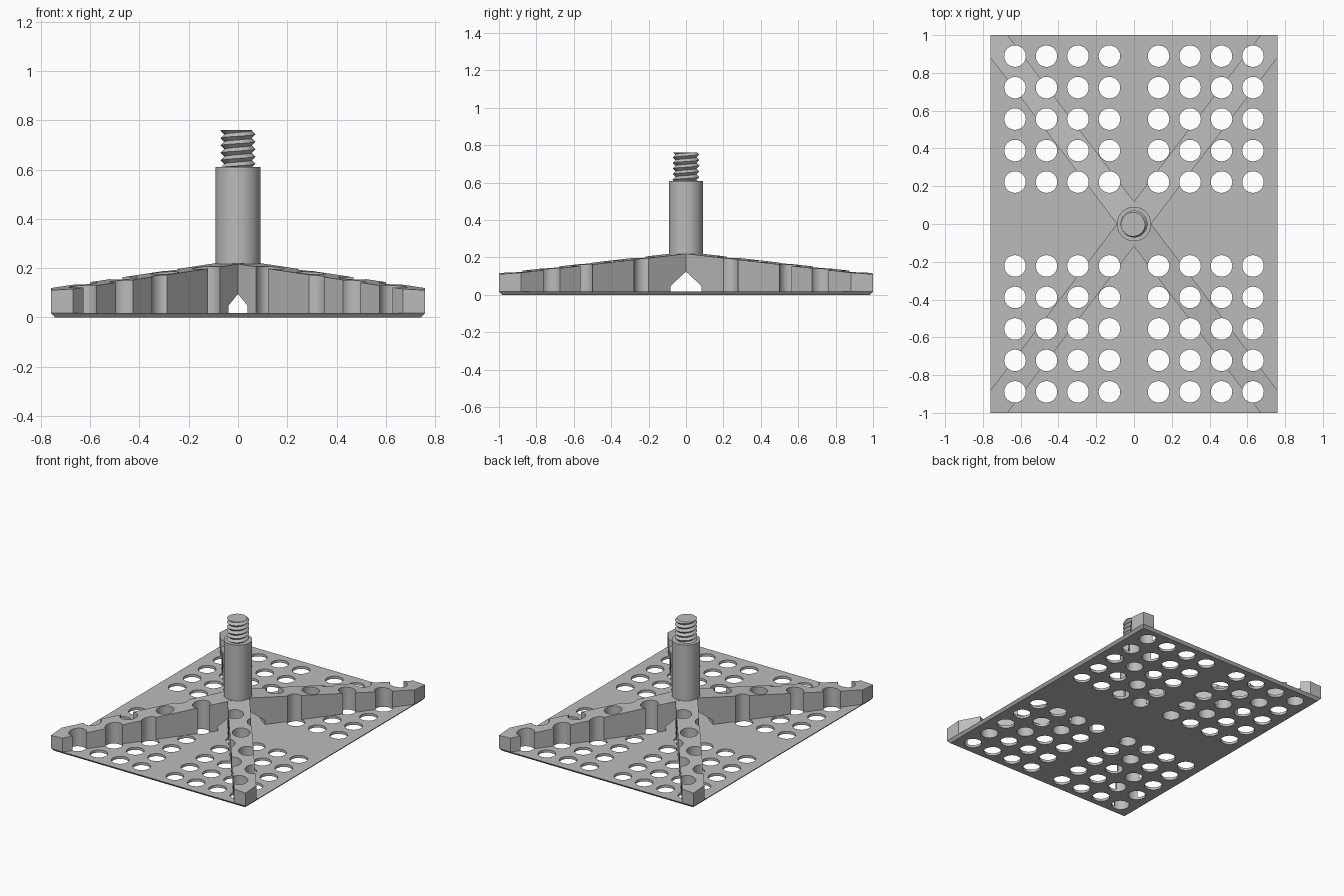
import bpy, bmesh, math
from mathutils import Matrix, Vector

cube = bpy.data.objects.get("Cube")
if cube:
    bpy.data.objects.remove(cube, do_unlink=True)

HALF_X, HALF_Y = 0.76, 1.0
PLATE_TOP = 0.018
RIB_HALF = 0.072

grey = bpy.data.materials.new("plain_grey")
grey.use_nodes = True
grey.diffuse_color = (0.5, 0.5, 0.5, 1)
grey.node_tree.nodes["Principled BSDF"].inputs["Base Color"].default_value = (0.5, 0.5, 0.5, 1)


def finish(name, bm):
    """Turn a bmesh into a named grey object."""
    bmesh.ops.recalc_face_normals(bm, faces=bm.faces)
    mesh = bpy.data.meshes.new(name)
    bm.to_mesh(mesh)
    bm.free()
    mesh.materials.append(grey)
    obj = bpy.data.objects.new(name, mesh)
    bpy.context.collection.objects.link(obj)
    return obj


def add_cylinder(bm, radius, low, high, x=0, y=0, sides=32):
    bmesh.ops.create_cone(bm, cap_ends=True, segments=sides, radius1=radius, radius2=radius,
                          depth=high - low, matrix=Matrix.Translation((x, y, (low + high) / 2)))


def add_block(bm, low, high, inset=0):
    """Plate-sized block whose bottom is drawn in by the inset."""
    for v in bmesh.ops.create_cube(bm, size=2)["verts"]:
        d = inset if v.co.z < 0 else 0
        v.co = (v.co.x * (HALF_X - d), v.co.y * (HALF_Y - d), low if v.co.z < 0 else high)


def boolean(obj, other, operation):
    mod = obj.modifiers.new(operation.lower(), 'BOOLEAN')
    mod.operation, mod.object, mod.solver = operation, other, 'EXACT'


def bake(obj):
    """Replace the mesh by its modified result."""
    bpy.context.view_layer.update()
    graph = bpy.context.evaluated_depsgraph_get()
    mesh = bpy.data.meshes.new_from_object(obj.evaluated_get(graph))
    obj.modifiers.clear()
    obj.data = mesh


def make_rib(name, angle):
    """Tapered diagonal rib with a gabled opening under its middle."""
    half = [(0, 0.225), (1.4, 0.097), (1.4, PLATE_TOP), (0.158, PLATE_TOP), (0.158, 0.048), (0, 0.165)]
    profile = half + [(-s, z) for s, z in half[-2:0:-1]]
    bm = bmesh.new()
    face = bm.faces.new([bm.verts.new((s, -RIB_HALF, z)) for s, z in profile])
    grown = bmesh.ops.extrude_face_region(bm, geom=[face])["geom"]
    verts = [g for g in grown if isinstance(g, bmesh.types.BMVert)]
    bmesh.ops.translate(bm, verts=verts, vec=Vector((0, 2 * RIB_HALF, 0)))
    bm.transform(Matrix.Rotation(angle, 4, 'Z'))
    return finish(name, bm)


# Base plate with chamfered underside
bm = bmesh.new()
add_block(bm, 0, PLATE_TOP, 0.016)
base_plate = finish("base_plate", bm)

# Crossed ribs
diagonal = math.atan2(HALF_Y, HALF_X)
cross_ribs = make_rib("cross_ribs", diagonal)
second_rib = make_rib("second_rib_helper", -diagonal)

# Helpers: plate outline for trimming, and the grid of holes
bm = bmesh.new()
add_block(bm, -0.5, 0.5)
trim = finish("trim_helper", bm)
bm = bmesh.new()
for sx in (-1, 1):
    for sy in (-1, 1):
        for i in range(4):
            for j in range(5):
                add_cylinder(bm, 0.057, -0.2, 0.5, sx * (0.13 + i / 6), sy * (0.222 + j / 6))
holes = finish("hole_helper", bm)

boolean(cross_ribs, second_rib, 'UNION')
boolean(cross_ribs, trim, 'INTERSECT')
boolean(cross_ribs, holes, 'DIFFERENCE')
boolean(base_plate, holes, 'DIFFERENCE')
bake(cross_ribs)
bake(base_plate)
for helper in (second_rib, trim, holes):
    bpy.data.objects.remove(helper, do_unlink=True)

# Round post
bm = bmesh.new()
add_cylinder(bm, 0.091, 0.17, 0.61, sides=48)
post = finish("post", bm)

# Threaded stud: helical zigzag clamped between two flat ends
LOW, HIGH, PITCH, SIDES = 0.608, 0.76, 0.03, 48
bm = bmesh.new()
columns = []
for i in range(SIDES + 1):
    turn = i / SIDES
    column = []
    for j in range(-2, 12):
        z = min(max(LOW + PITCH * (j / 2 + turn), LOW), HIGH)
        phase = ((z - LOW) / PITCH - turn) % 1
        r = 0.056 + 0.015 * (1 - abs(2 * phase - 1))
        a = turn * math.tau
        column.append(bm.verts.new((r * math.cos(a), r * math.sin(a), z)))
    columns.append(column)
for a, b in zip(columns, columns[1:]):
    for j in range(len(a) - 1):
        bm.faces.new((a[j], b[j], b[j + 1], a[j + 1]))
bmesh.ops.remove_doubles(bm, verts=bm.verts, dist=0.0001)
bmesh.ops.holes_fill(bm, edges=[e for e in bm.edges if e.is_boundary], sides=0)
stud = finish("threaded_stud", bm)

# Smooth round walls, keep edges sharp
bpy.ops.object.select_all(action='DESELECT')
for obj in (base_plate, cross_ribs, post, stud):
    obj.select_set(True)
bpy.context.view_layer.objects.active = post
bpy.ops.object.shade_smooth_by_angle(angle=math.radians(30))
